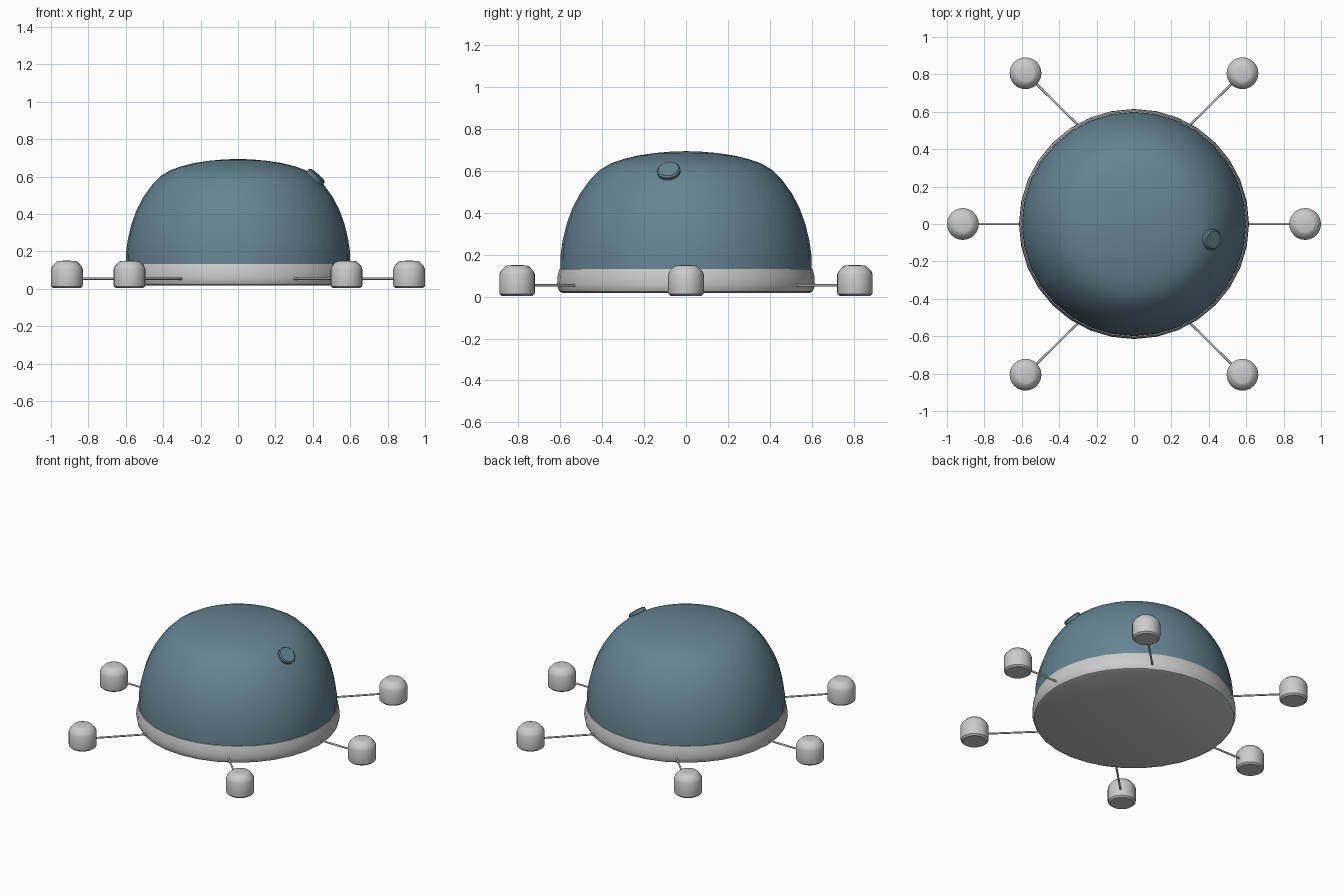
import bpy, bmesh, math
from mathutils import Vector

if "Cube" in bpy.data.objects:
    bpy.data.objects.remove(bpy.data.objects["Cube"])

blue = bpy.data.materials.new("blue")
blue.diffuse_color = (0.13, 0.23, 0.29, 1)
blue.use_nodes = True
blue.node_tree.nodes["Principled BSDF"].inputs["Base Color"].default_value = blue.diffuse_color


def lathe(name, profile, segs, loc=(0, 0, 0), normal=(0, 0, 1), mat=None, angle=30):
    """Revolve an (r, z) profile around z and aim it along normal."""
    bm = bmesh.new()
    verts = [bm.verts.new((r, 0, z)) for r, z in profile]
    edges = [bm.edges.new(p) for p in zip(verts, verts[1:])]
    bmesh.ops.spin(bm, geom=verts + edges, cent=(0, 0, 0), axis=(0, 0, 1),
                   angle=math.tau, steps=segs, use_duplicate=False)
    bmesh.ops.remove_doubles(bm, verts=bm.verts, dist=0.0005)
    bmesh.ops.recalc_face_normals(bm, faces=bm.faces)
    mesh = bpy.data.meshes.new(name)
    bm.to_mesh(mesh)
    bm.free()
    ob = bpy.data.objects.new(name, mesh)
    bpy.context.collection.objects.link(ob)
    ob.location = loc
    ob.rotation_euler = Vector(normal).to_track_quat('Z', 'Y').to_euler()
    if mat:
        mesh.materials.append(mat)
    bpy.ops.object.select_all(action='DESELECT')
    bpy.context.view_layer.objects.active = ob
    ob.select_set(True)
    bpy.ops.object.shade_smooth_by_angle(angle=math.radians(angle))
    return ob


# Flattened dome
lathe("dome", [(0.6, 0.12), (0.598, 0.2), (0.588, 0.27), (0.57, 0.345), (0.543, 0.42),
               (0.507, 0.49), (0.46, 0.555), (0.41, 0.605), (0.36, 0.635), (0.3, 0.656),
               (0.23, 0.673), (0.15, 0.685), (0.07, 0.692), (0, 0.694)], 32, mat=blue)

# Base ring with closed underside
lathe("base", [(0, 0.018), (0.59, 0.018), (0.604, 0.024), (0.611, 0.038), (0.615, 0.06),
               (0.612, 0.1), (0.604, 0.132), (0.595, 0.134), (0, 0.134)], 32, angle=40)

# Button on the dome
lathe("button", [(0, -0.03), (0.054, -0.03), (0.056, 0.008), (0.049, 0.015), (0, 0.015)],
      16, loc=(0.415, -0.082, 0.598), normal=(0.66, -0.12, 0.75), mat=blue)

# Six feet, each on a thin rod
pod = [(0, 0.003), (0.072, 0.003), (0.083, 0.012), (0.085, 0.02), (0.085, 0.105),
       (0.078, 0.122), (0.055, 0.146), (0.045, 0.149), (0, 0.151)]
feet = [((0.3 * s, 0.53 * t), (0.58 * s, 0.806 * t)) for s in (-1, 1) for t in (-1, 1)]
feet += [((0.58 * s, 0), (0.915 * s, 0)) for s in (-1, 1)]
for i, (inner, outer) in enumerate(feet, 1):
    a, b = Vector((*inner, 0.054)), Vector((*outer, 0.054))
    lathe(f"foot_{i}", pod, 24, loc=(*outer, 0))
    length = (b - a).length
    lathe(f"rod_{i}", [(0, 0), (0.006, 0), (0.006, length), (0, length)], 8,
          loc=a, normal=b - a, angle=50)
